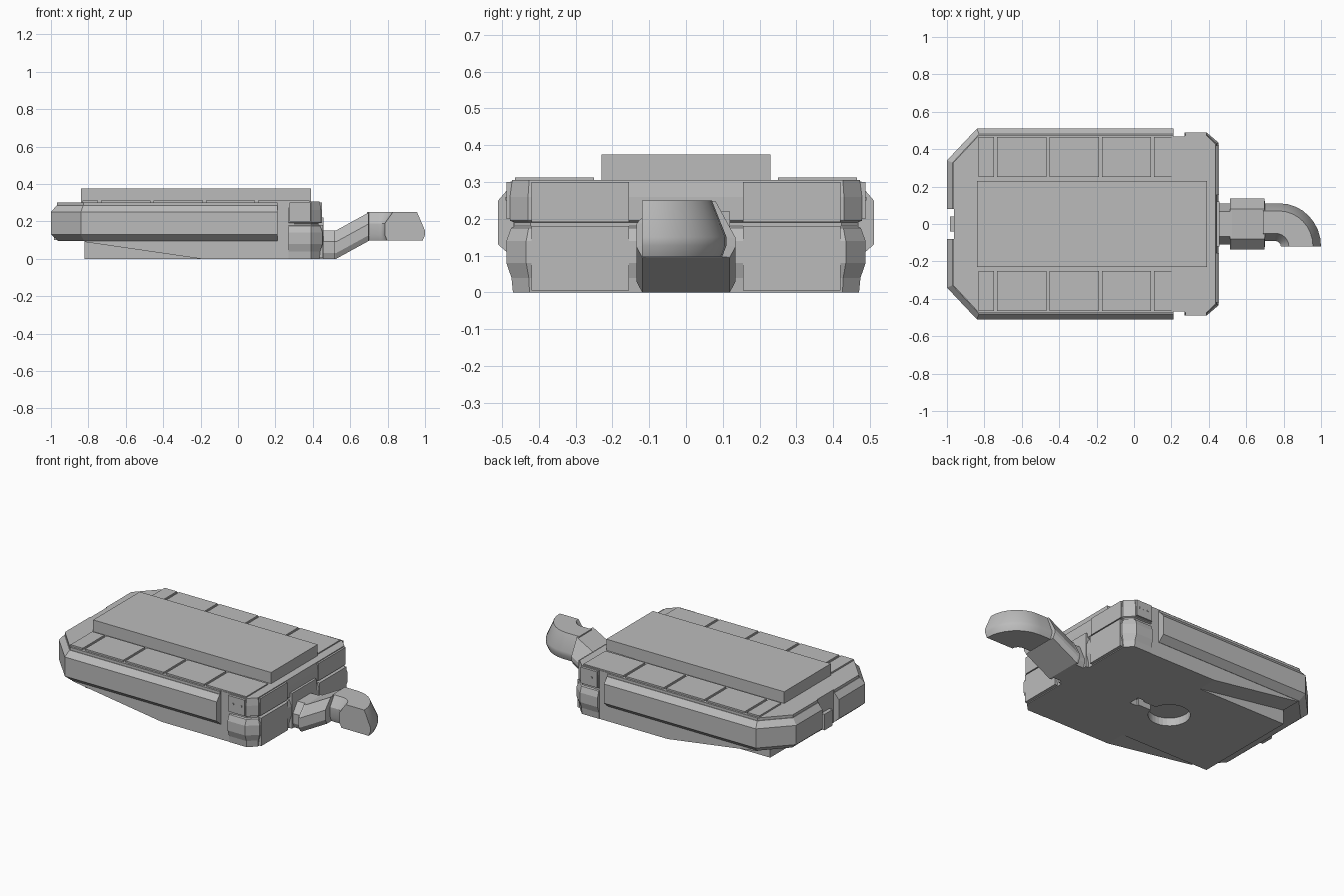
import bpy, bmesh, math

old = bpy.data.objects.get("Cube")
if old:
    bpy.data.objects.remove(old, do_unlink=True)

grey = bpy.data.materials.new("plain_grey")
grey.use_nodes = True
grey.diffuse_color = (0.5, 0.5, 0.5, 1)
grey.node_tree.nodes["Principled BSDF"].inputs["Base Color"].default_value = (0.5, 0.5, 0.5, 1)


def loft(name, rings):
    """Closed solid through rings of equal point count."""
    bm = bmesh.new()
    loops = [[bm.verts.new(p) for p in ring] for ring in rings]
    for a, b in zip(loops, loops[1:]):
        for i in range(len(a)):
            j = (i + 1) % len(a)
            bm.faces.new((a[i], a[j], b[j], b[i]))
    bm.faces.new(loops[0])
    bm.faces.new(loops[-1])
    bmesh.ops.recalc_face_normals(bm, faces=bm.faces)
    mesh = bpy.data.meshes.new(name)
    bm.to_mesh(mesh)
    bm.free()
    mesh.materials.append(grey)
    obj = bpy.data.objects.new(name, mesh)
    bpy.context.collection.objects.link(obj)
    return obj


def flat_ring(points, z):
    return [(x, y, z) for x, y in points]


def box(name, x0, x1, y0, y1, z0, z1):
    base = [(x0, y0), (x1, y0), (x1, y1), (x0, y1)]
    return loft(name, [flat_ring(base, z0), flat_ring(base, z1)])


def side_prism(name, profile, y0, y1):
    return loft(name, [[(x, y, z) for x, z in profile] for y in (y0, y1)])


def mirrored(points):
    return points + [(x, -y) for x, y in reversed(points)]


def hull_outline(i, end=0.21):
    """Hull plan inset by i, with chamfered corners and a notch in the end."""
    return mirrored([(end, 0.51 - i), (-0.84 + 0.4 * i, 0.51 - i),
                     (-1 + i, 0.34 - 0.4 * i), (-1 + i, 0.08), (-0.962, 0.08)])


def body_outline(o):
    """End block plan grown outwards by o."""
    return mirrored([(0.27, 0.47 + o), (0.39, 0.47 + o), (0.435 + o, 0.425 + o * 0.5)])


# Main hull and its deck
loft("hull", [flat_ring(hull_outline(i), z) for i, z in
              ((0.04, 0.095), (0, 0.13), (0, 0.25), (0.03, 0.285))])
loft("deck", [flat_ring(hull_outline(0.033), z) for z in (0.27, 0.302)])
box("end_latch", -0.985, -0.95, -0.04, 0.04, 0.1, 0.2)

# Raised top plate and rows of thin side panels
box("top_plate", -0.84, 0.39, -0.23, 0.23, 0.29, 0.375)
cuts = [-0.84, -0.74, -0.46, -0.18, 0.10, 0.39]
for side in (-1, 1):
    for n, (a, b) in enumerate(zip(cuts, cuts[1:])):
        y0, y1 = sorted((side * 0.25, side * 0.465))
        box(f"deck_panel_{n}", a + 0.008, b - 0.008, y0, y1, 0.295, 0.312)

# End block with bulged lower band and a groove
box("end_joint", 0.2, 0.3, -0.468, 0.468, 0, 0.304)
loft("end_block", [flat_ring(body_outline(o), z) for o, z in
                   ((0, 0), (0.004, 0.04), (0.018, 0.08), (0.018, 0.14), (0.005, 0.175),
                    (-0.004, 0.18), (-0.004, 0.19), (0.008, 0.195), (0.008, 0.26), (0.002, 0.305))])
for side in (-1, 1):
    y0, y1 = sorted((side * 0.155, side * 0.42))
    box("end_cheek_low", 0.42, 0.455, y0, y1, 0.005, 0.18)
    box("end_cheek_high", 0.42, 0.449, y0, y1, 0.192, 0.3)
    y0, y1 = sorted((side * 0.46, side * 0.488))
    box("corner_plate", 0.275, 0.388, y0, y1, 0.2, 0.3)
    for x in (0.305, 0.335, 0.36):
        y0, y1 = sorted((side * 0.48, side * 0.49))
        box("corner_rivet", x, x + 0.008, y0, y1, 0.25, 0.26)

# Underside keel with keyhole recess, and tapered side skirts
keel = box("keel", -0.82, 0.2, -0.34, 0.34, 0, 0.12)
circle = [(-0.26 + 0.12 * math.cos(t * math.tau / 32), 0.12 * math.sin(t * math.tau / 32))
          for t in range(32)]
cutters = [loft("recess_cutter", [flat_ring(circle, z) for z in (-0.05, 0.05)]),
           box("slot_cutter", -0.2, -0.03, -0.022, 0.022, -0.05, 0.045),
           box("slot_end_cutter", -0.05, 0, -0.035, 0.035, -0.05, 0.04)]
for cutter in cutters:
    mod = keel.modifiers.new("cut", "BOOLEAN")
    mod.operation = "DIFFERENCE"
    mod.solver = "EXACT"
    mod.object = cutter
    cutter.hide_render = True
    cutter.hide_set(True)
skirt = [(0.2, 0), (0.2, 0.12), (-0.82, 0.12), (-0.82, 0.09), (-0.2, 0)]
for side in (-1, 1):
    side_prism("side_skirt", skirt, side * 0.34, side * 0.468)

# Hook: mount plate and curved arm
box("hook_mount", 0.42, 0.457, -0.12, 0.12, 0, 0.22)


def arm_ring(outer, inner, z0, z1, c=0.2):
    """Bevelled cross-section between two plan points; c is the top bevel share."""
    def at(t, h):
        return (inner[0] + (outer[0] - inner[0]) * t,
                inner[1] + (outer[1] - inner[1]) * t, z0 + (z1 - z0) * h)
    return [at(0.06, 0), at(0.94, 0), at(1, 0.2), at(1, 0.35),
            at(1 - c, 1), at(c, 1), at(0, 0.6), at(0, 0.2)]


neck = [arm_ring((x, w), (x, -w), z, z + 0.152) for x, w, z in
        ((0.45, 0.11, 0), (0.512, 0.11, 0), (0.513, 0.135, 0),
         (0.525, 0.135, 0), (0.698, 0.135, 0.095), (0.7, 0.11, 0.097))]
loft("hook_neck", neck)
bend = []
for k in range(9):
    a = k / 8 * math.pi / 2
    outer = (0.78 + 0.22 * math.sin(a), -0.12 + 0.23 * math.cos(a))
    inner = (0.75 + 0.035 * math.sin(a), -0.12 + 0.03 * math.cos(a))
    bend.append(arm_ring(outer, inner, 0.097, 0.25))
hook = loft("hook_tip", [arm_ring((0.69, 0.11), (0.69, -0.09), 0.097, 0.25)] + bend)
bpy.ops.object.select_all(action="DESELECT")
hook.select_set(True)
bpy.context.view_layer.objects.active = hook
bpy.ops.object.shade_smooth_by_angle(angle=math.radians(30))
